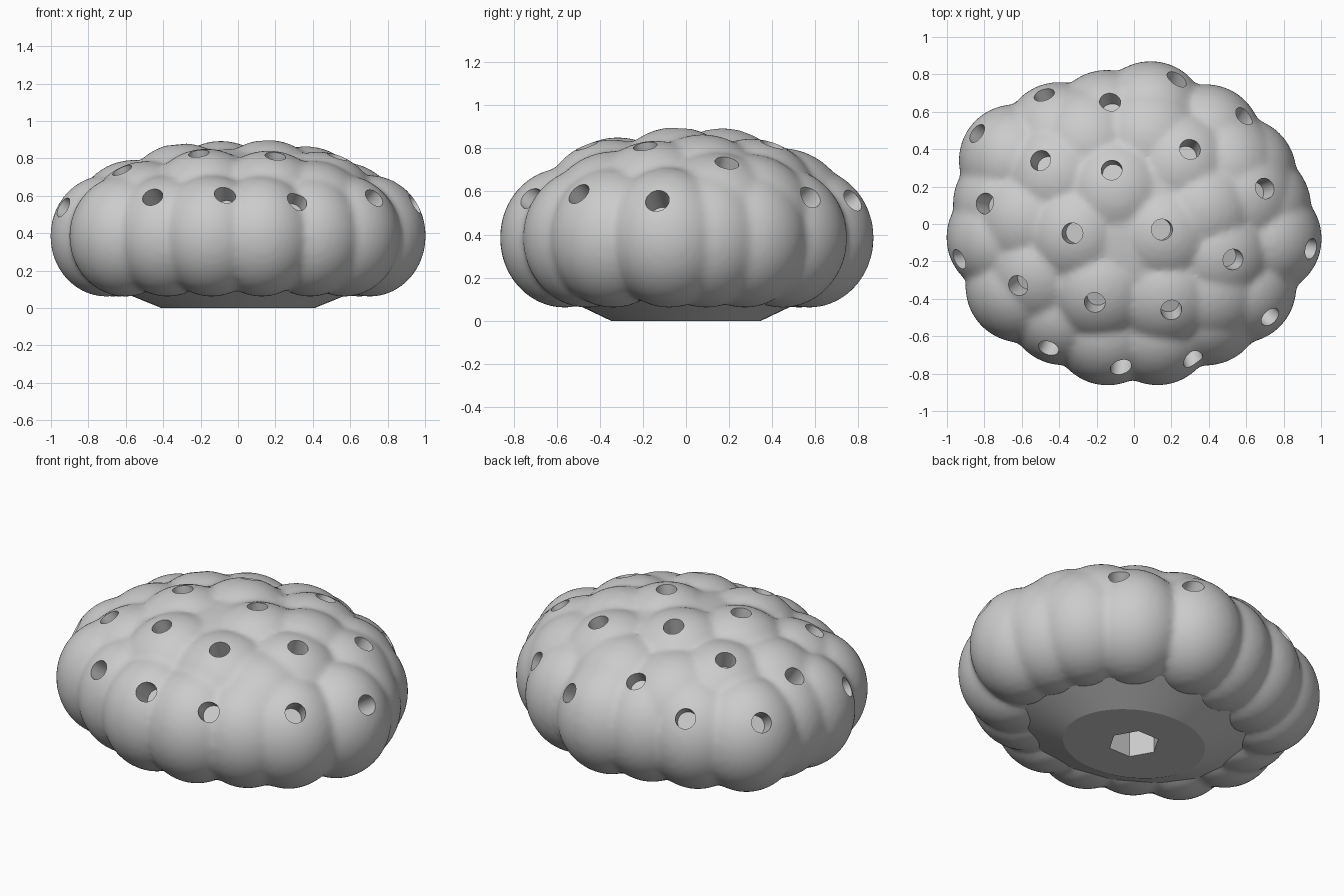
import bpy, bmesh, math
from mathutils import Vector, Matrix

if "Cube" in bpy.data.objects:
    bpy.data.objects.remove(bpy.data.objects["Cube"])

WIDE = 0.865  # depth of the oval body relative to its half width

stone = bpy.data.materials.new("plain grey")
stone.use_nodes = True
grey = (0.6, 0.6, 0.6, 1)
stone.diffuse_color = grey
stone.node_tree.nodes["Principled BSDF"].inputs["Base Color"].default_value = grey


def make_object(name, bm):
    mesh = bpy.data.meshes.new(name)
    bm.to_mesh(mesh)
    bm.free()
    obj = bpy.data.objects.new(name, mesh)
    bpy.context.collection.objects.link(obj)
    mesh.materials.append(stone)
    return obj


def dome_point(x, y):
    """Point on the domed envelope above (x, y)."""
    r = min(math.hypot(x, y / WIDE), 0.945)
    return Vector((x, y, 0.4 + 0.5 * (1 - r ** 2.3) ** 0.6))


def dome_normal(p):
    return Vector((p.x, p.y / WIDE ** 2, (p.z - 0.37) / 0.28)).normalized()


def add_ball(bm, centre, sx, sy, sz):
    matrix = Matrix.Translation(centre) @ Matrix.Diagonal((sx, sy, sz, 1))
    bmesh.ops.create_icosphere(bm, subdivisions=4, radius=1, matrix=matrix)


def apply_modifiers(obj):
    bpy.context.view_layer.objects.active = obj
    for m in list(obj.modifiers):
        bpy.ops.object.modifier_apply(modifier=m.name)


# Outermost points of the rim lobes
rim_tips = [(1.0, -.13), (.94, .16), (.81, .45), (.53, .71), (.12, .87), (-.2, .82),
            (-.55, .72), (-.87, .53), (-.96, .18), (-1.0, -.12), (-.83, -.53),
            (-.52, -.72), (-.19, -.86), (.17, -.86), (.53, -.72), (.79, -.54)]
# Pores on the rim lobes and on the crown
rim_pores = [(.23, .78), (-.13, .67), (-.48, .69), (-.82, .47), (-.80, .11), (-.94, -.19),
             (-.46, -.67), (-.07, -.77), (.32, -.74), (.72, -.49), (.93, -.13), (.60, .59)]
crown_pores = [(-.62, -.33), (.70, .19), (-.5, .34), (-.12, .29), (.30, .40), (-.33, -.05),
               (.15, -.03), (.53, -.19), (-.21, -.42), (.20, -.46)]
# Crests of the crown lobes
crown_lobes = [(-.62, -.33), (.70, .19), (-.5, .34), (-.11, .22), (.30, .40), (-.36, -.06),
               (.19, -.06), (.53, -.19), (-.21, -.42), (.20, -.46),
               (.44, .1), (.1, .6), (.5, -.46), (-.3, .58), (.6, .4), (-.7, .04)]

# Lobed body, fused into one skin
bm = bmesh.new()
add_ball(bm, (0, 0, .43), .84, .84 * WIDE, .42)
for x, y in rim_tips:
    tip = Vector((x, y, .385))
    inward = Vector((x, y / WIDE ** 2, 0)).normalized()
    add_ball(bm, tip - inward * .3, .3, .3, .325)
for x, y in crown_lobes:
    p = dome_point(x, y)
    add_ball(bm, p - dome_normal(p) * .32, .325, .325, .325)
body = make_object("lobed_body", bm)
remesh = body.modifiers.new("fuse", 'REMESH')
remesh.mode = 'VOXEL'
remesh.voxel_size = 0.018
soften = body.modifiers.new("soften", 'SMOOTH')
soften.factor = 0.5
soften.iterations = 8
apply_modifiers(body)

# Flat foot flaring into the underside
bm = bmesh.new()
bmesh.ops.create_cone(bm, cap_ends=True, segments=64, radius1=.41, radius2=.78, depth=.15,
                      matrix=Matrix.Translation((0, 0, .075)) @ Matrix.Diagonal((1, .85, 1, 1)))
foot = make_object("foot", bm)

# Cutters for the round pores and the hexagonal socket
bm = bmesh.new()
for x, y in rim_pores + crown_pores:
    p = dome_point(x, y)
    turn = dome_normal(p).to_track_quat('Z', 'Y').to_matrix().to_4x4()
    bmesh.ops.create_cone(bm, cap_ends=True, segments=32, radius1=.056, radius2=.056,
                          depth=.24, matrix=Matrix.Translation(p) @ turn)
pore_cutter = make_object("pore_cutter", bm)
bm = bmesh.new()
bmesh.ops.create_cone(bm, cap_ends=True, segments=6, radius1=.14, radius2=.14, depth=.6,
                      matrix=Matrix.Rotation(math.radians(30), 4, 'Z'))
socket_cutter = make_object("socket_cutter", bm)

for target, cutters in ((body, (pore_cutter, socket_cutter)), (foot, (socket_cutter,))):
    for cutter in cutters:
        cut = target.modifiers.new("cut", 'BOOLEAN')
        cut.operation = 'DIFFERENCE'
        cut.solver = 'EXACT'
        cut.object = cutter
    apply_modifiers(target)

for cutter in (pore_cutter, socket_cutter):
    bpy.data.objects.remove(cutter)

# Smooth skin with crisp pore rims and foot edge
for obj, angle in ((body, 35), (foot, 15)):
    bpy.ops.object.select_all(action='DESELECT')
    obj.select_set(True)
    bpy.context.view_layer.objects.active = obj
    bpy.ops.object.shade_smooth_by_angle(angle=math.radians(angle))
